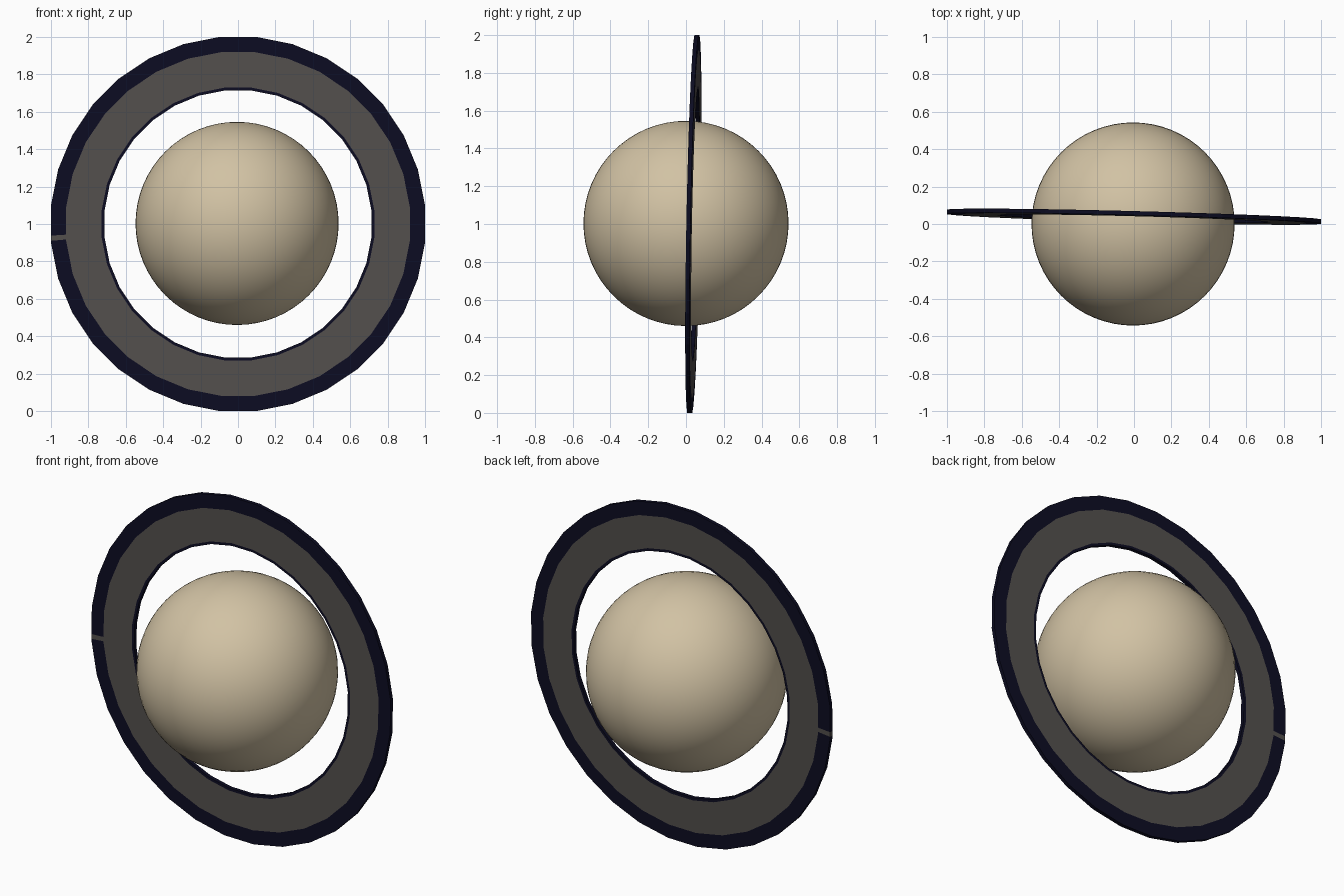
import bpy, bmesh, math
from mathutils import Vector

if "Cube" in bpy.data.objects:
    bpy.data.objects.remove(bpy.data.objects["Cube"])


def material(name, rgb):
    m = bpy.data.materials.new(name)
    m.diffuse_color = (*rgb, 1)
    m.use_nodes = True
    m.node_tree.nodes["Principled BSDF"].inputs["Base Color"].default_value = m.diffuse_color
    return m


tan = material("tan", (0.64, 0.54, 0.37))
grey = material("warm_grey", (0.085, 0.077, 0.073))
navy = material("dark_navy", (0.0037, 0.0037, 0.016))

# Planet: smooth sphere
bpy.ops.mesh.primitive_uv_sphere_add(segments=64, ring_count=32, radius=0.543,
                                     location=(-0.005, 0, 1.003))
planet = bpy.context.object
planet.name = "planet"
planet.data.materials.append(tan)
bpy.ops.object.shade_smooth()

# Ring outline: 32-sided polygon of unit apothem, with a small gap cut in its left side
SIDES = 32
outline = []
gap = None
for i in range(SIDES):
    a = 2 * math.pi * (i + 0.5) / SIDES
    outline.append((math.cos(a) / math.cos(math.pi / SIDES),
                    math.sin(a) / math.cos(math.pi / SIDES)))
    if i == SIDES // 2 - 1:
        gap = len(outline)
        outline += [(-1.0, -0.062), (-1.0, -0.09)]
n = len(outline)

# Flat ring: cross-section (radius, depth) swept round the outline
T = 0.011
section = [(0.714, -T), (0.729, -T), (0.919, -T), (1.0, -T),
           (1.0, T), (0.919, T), (0.729, T), (0.714, T)]
colour = [1, 0, 1, 1, 1, 0, 1, 1]  # 0 grey, 1 navy for each strip

bm = bmesh.new()
loops = []
for r, d in section:
    loop = []
    for x, z in outline:
        px, pz = x * r, z * r
        # slight tilt of the ring plane
        loop.append(bm.verts.new(Vector((px, d + 0.039 - 0.026 * px + 0.019 * pz, 1 + pz))))
    loops.append(loop)
m = len(section)
for k in range(m):
    a, b = loops[k], loops[(k + 1) % m]
    for i in range(n):
        j = (i + 1) % n
        f = bm.faces.new((a[i], a[j], b[j], b[i]))
        f.material_index = colour[k]
        if i == gap and k in (2, 3, 4):  # grey gap through the outer band
            f.material_index = 0
bmesh.ops.recalc_face_normals(bm, faces=bm.faces)
mesh = bpy.data.meshes.new("ring")
bm.to_mesh(mesh)
bm.free()
mesh.materials.append(grey)
mesh.materials.append(navy)
ring = bpy.data.objects.new("ring", mesh)
bpy.context.collection.objects.link(ring)
